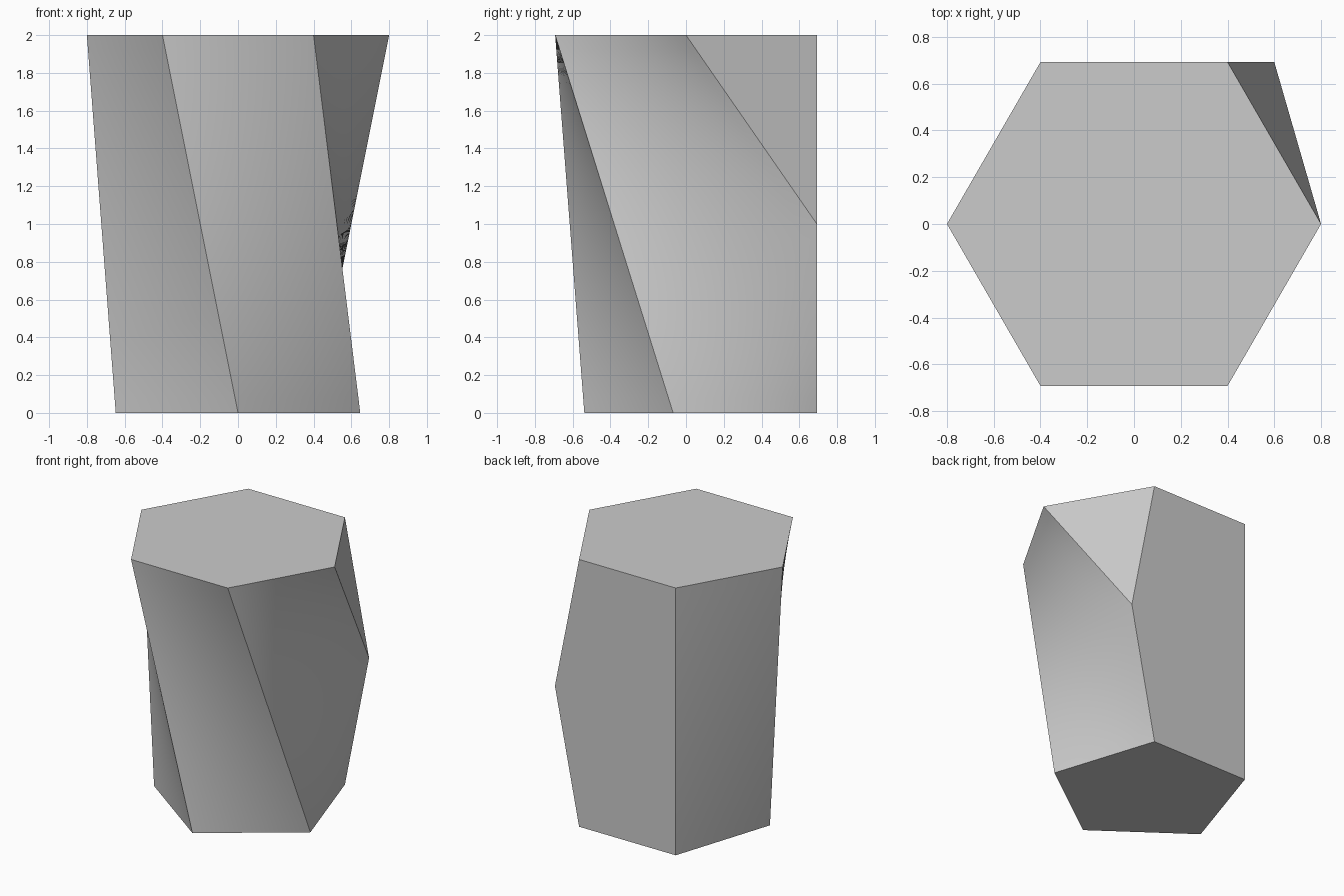
import bpy, bmesh, math
from mathutils import Vector

if "Cube" in bpy.data.objects:
    bpy.data.objects.remove(bpy.data.objects["Cube"], do_unlink=True)

N = 24  # segments along each edge (even)


def ring(sides, radius, start, centre_y, z):
    """Corners of a regular polygon, counter-clockwise from above."""
    return [Vector((radius * math.cos(a), centre_y + radius * math.sin(a), z))
            for a in (math.radians(start) + k * math.tau / sides for k in range(sides))]


# Six-sided top, five-sided bottom with the same back edge, and the branching corner
HEX_R = 0.8
BACK_Y = HEX_R * math.sin(math.pi / 3)
PENT_R = 0.4 / math.sin(math.pi / 5)
PENT_Y = BACK_Y - PENT_R * math.cos(math.pi / 5)
t_front_l, t_front_r, t_right, t_back_r, t_back_l, t_left = ring(6, HEX_R, 240, 0, 2)
b_front, b_right, b_back_r, b_back_l, b_left = ring(5, PENT_R, 270, PENT_Y, 0)
branch = Vector((0.6, BACK_Y, 1))

bm = bmesh.new()
patch_id = bm.faces.layers.int.new("patch")
counter = 0


def add_face(points):
    face = bm.faces.new([bm.verts.new(p) for p in points])
    face[patch_id] = counter
    face.smooth = True


def path(*corners):
    """N equal steps shared out over a polyline."""
    spans = len(corners) - 1
    step = N // spans
    pts = [a.lerp(b, k / step) for a, b in zip(corners, corners[1:]) for k in range(step)]
    return pts + [corners[-1]]


def curved_side(left, right):
    """Soap-film surface stretched between two side paths."""
    global counter
    counter += 1
    grid = [[a.lerp(b, k / N) for k in range(N + 1)] for a, b in zip(left, right)]
    if len(right) == N + 1:
        for _ in range(250):
            for i in range(1, N):
                for j in range(1, N):
                    grid[i][j] = (grid[i - 1][j] + grid[i + 1][j]
                                  + grid[i][j - 1] + grid[i][j + 1]) / 4
    for i in range(N):
        for j in range(N):
            add_face((grid[i][j], grid[i + 1][j], grid[i + 1][j + 1], grid[i][j + 1]))


def flat_face(*paths):
    """Planar face bounded by consecutive paths."""
    global counter
    counter += 1
    add_face([p for edge in paths for p in edge[:-1]])


def polygon(corners):
    flat_face(*[path(a, b) for a, b in zip(corners, corners[1:] + corners[:1])])


# Twisted sides
branch_edge = path(t_right, branch, b_back_r)
curved_side(path(t_front_l, b_front), path(t_front_r, b_right))
curved_side(path(t_front_r, b_right), branch_edge)
curved_side(path(t_back_l, b_back_l), path(t_left, b_left))
curved_side(path(t_left, b_left), path(t_front_l, b_front))

# Flat ends, small triangle and flat back
half = N // 2
upper_branch, lower_branch = branch_edge[:half + 1], branch_edge[half:]
polygon([t_front_l, t_front_r, t_right, t_back_r, t_back_l, t_left])
polygon([b_front, b_right, b_back_r, b_back_l, b_left])
flat_face(upper_branch, path(branch, t_back_r), path(t_back_r, t_right))
flat_face(path(t_back_r, branch), lower_branch, path(b_back_r, b_back_l),
          path(b_back_l, t_back_l), path(t_back_l, t_back_r))

# Weld the sides and keep their meeting edges crisp
bmesh.ops.remove_doubles(bm, verts=bm.verts[:], dist=0.0005)
bmesh.ops.recalc_face_normals(bm, faces=bm.faces[:])
for edge in bm.edges:
    edge.smooth = len({f[patch_id] for f in edge.link_faces}) == 1
bm.faces.layers.int.remove(patch_id)

mesh = bpy.data.meshes.new("twisted_prism")
bm.to_mesh(mesh)
bm.free()
prism = bpy.data.objects.new("twisted_prism", mesh)
bpy.context.collection.objects.link(prism)

# Plain grey
grey = bpy.data.materials.new("light_grey")
grey.use_nodes = True
color = (0.6, 0.6, 0.6, 1)
grey.diffuse_color = color
grey.node_tree.nodes["Principled BSDF"].inputs["Base Color"].default_value = color
mesh.materials.append(grey)
